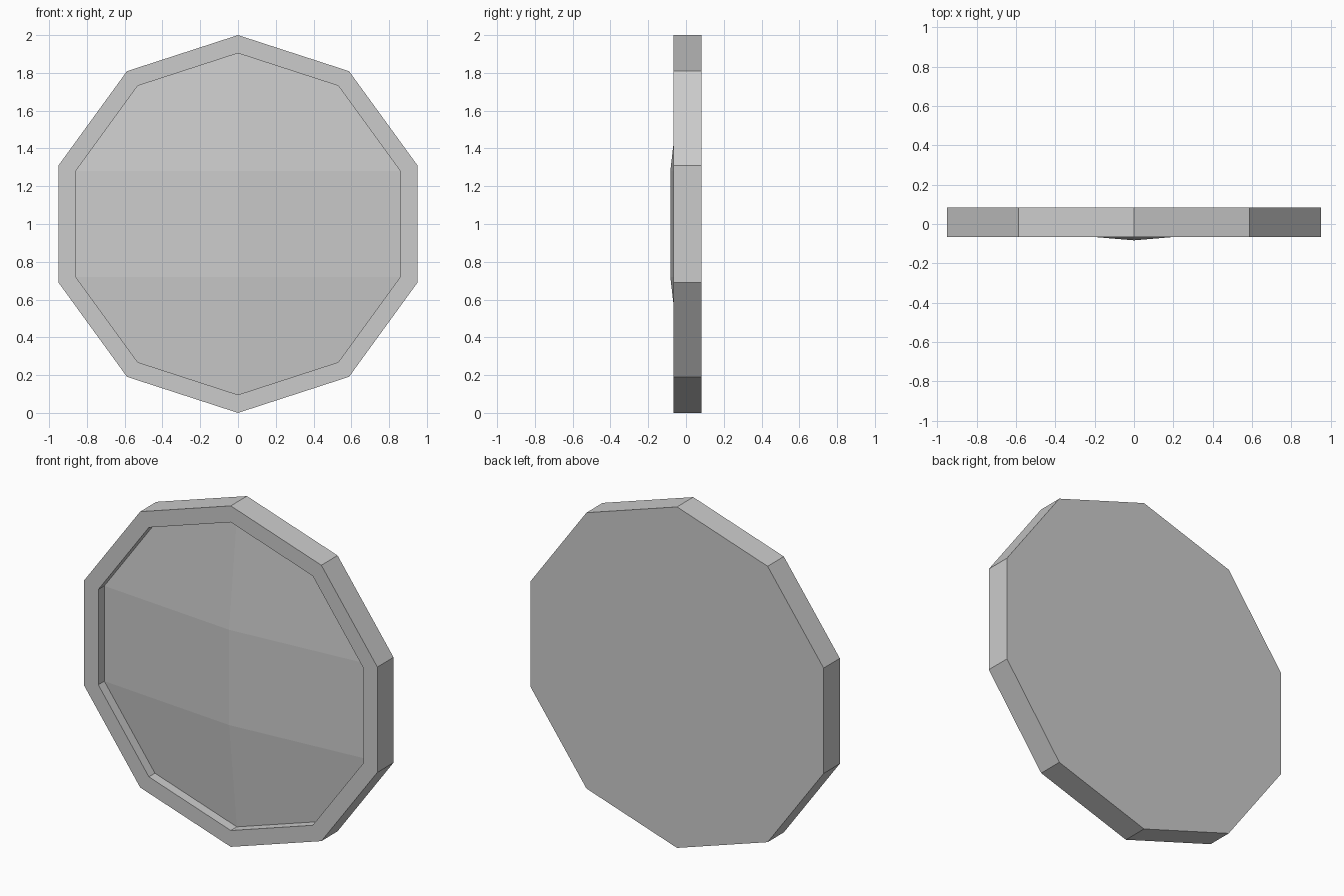
import bpy, math

if "Cube" in bpy.data.objects:
    bpy.data.objects.remove(bpy.data.objects["Cube"])

N, CZ = 10, 1.0
FRONT, BACK, RECESS, PEAK = -0.067, 0.083, -0.011, -0.083
INNER = 0.904


def ring(radius, y):
    return [(radius * math.sin(2 * math.pi * i / N), y,
             CZ + radius * math.cos(2 * math.pi * i / N)) for i in range(N)]


def make(name, verts, faces):
    mesh = bpy.data.meshes.new(name)
    mesh.from_pydata(verts, [], faces)
    mesh.validate()
    ob = bpy.data.objects.new(name, mesh)
    bpy.context.collection.objects.link(ob)
    return ob


# Decagonal body: back cap, outer wall, flat front rim, recess wall
verts = ring(1, BACK) + ring(1, FRONT) + ring(INNER, FRONT) + ring(INNER, RECESS)
faces = [tuple(range(N))]
for k in range(3):
    for i in range(N):
        j = (i + 1) % N
        faces.append((k * N + j, k * N + i, (k + 1) * N + i, (k + 1) * N + j))

# Raised panel: six faces meeting at a short central ridge
zc = INNER * math.cos(2 * math.pi * 2 / N)
top, low = len(verts), len(verts) + 1
verts += [(0, PEAK, CZ + zc), (0, PEAK, CZ - zc)]
o = 3 * N
faces += [(top, o, o + 1, o + 2), (top, o + 2, o + 3, low), (low, o + 3, o + 4, o + 5),
          (low, o + 5, o + 6, o + 7), (low, o + 7, o + 8, top), (top, o + 8, o + 9, o)]
# Front-facing panels wind opposite to the back cap
faces[-6:] = [tuple(reversed(f)) for f in faces[-6:]]
shield = make("round_shield", verts, faces)

# Consistent outward normals
import bmesh
bm = bmesh.new()
bm.from_mesh(shield.data)
bmesh.ops.recalc_face_normals(bm, faces=bm.faces)
bm.to_mesh(shield.data)
bm.free()
